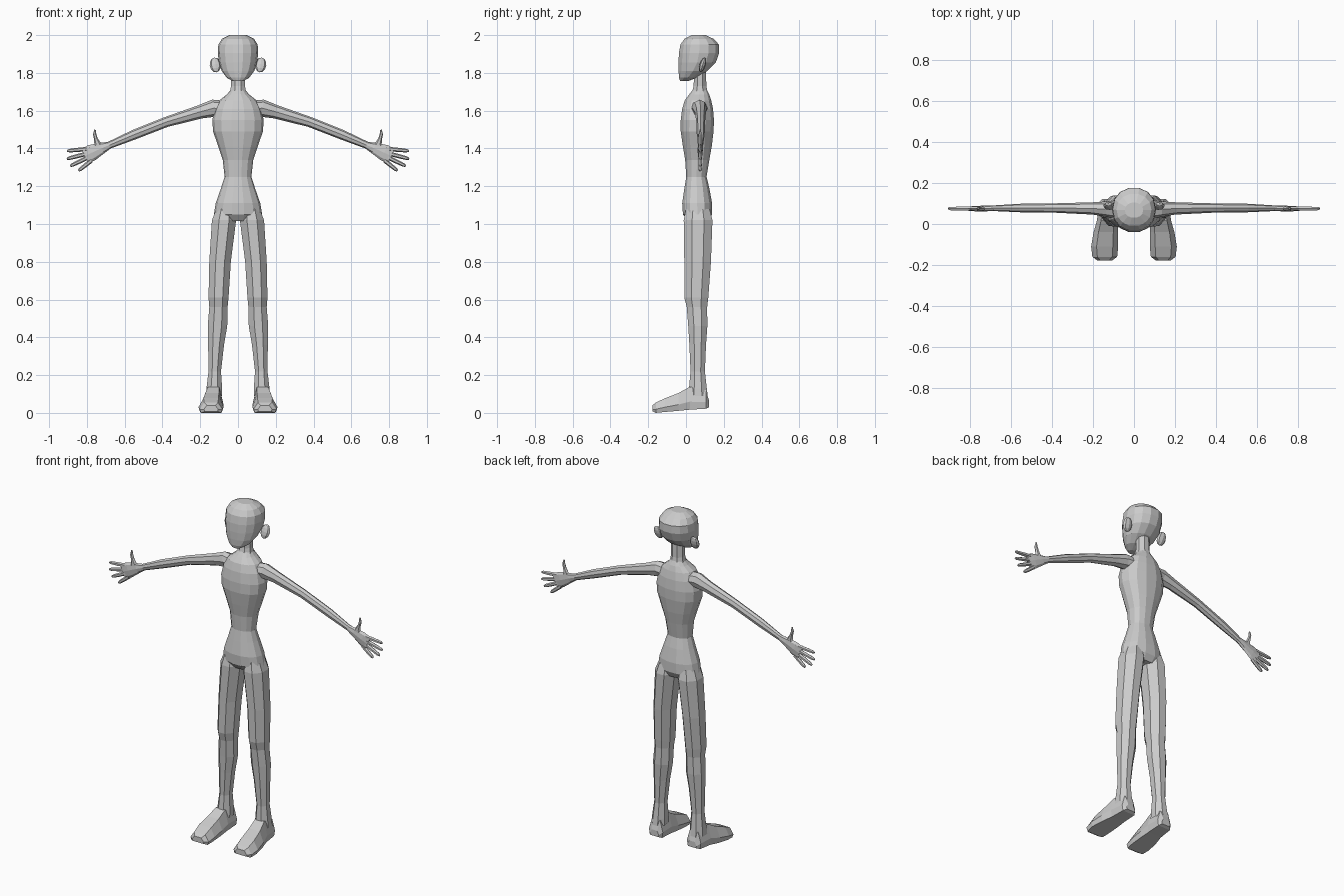
import bpy, bmesh
from math import cos, sin, pi, copysign
from mathutils import Vector, Matrix

if "Cube" in bpy.data.objects:
    bpy.data.objects.remove(bpy.data.objects["Cube"])


def loft(name, rings, cap_start=False, cap_end=False, mirror=False):
    """Skin a list of equal-length point rings."""
    bm = bmesh.new()
    loops = [[bm.verts.new(p) for p in r] for r in rings]
    n = len(loops[0])
    for a, b in zip(loops, loops[1:]):
        for i in range(n):
            j = (i + 1) % n
            bm.faces.new((a[i], a[j], b[j], b[i]))
    if cap_start:
        bm.faces.new(loops[0])
    if cap_end:
        bm.faces.new(loops[-1])
    return finish(name, bm, mirror)


def finish(name, bm, mirror):
    bmesh.ops.recalc_face_normals(bm, faces=bm.faces)
    me = bpy.data.meshes.new(name)
    bm.to_mesh(me)
    bm.free()
    ob = bpy.data.objects.new(name, me)
    bpy.context.collection.objects.link(ob)
    if mirror:
        ob.modifiers.new("Mirror", 'MIRROR').use_mirror_merge = False
    return ob


def ellipse(c, u, v, n, power=1.0, flat=False):
    """Ring around c spanned by half-axes u, v; flat puts edges on the axes."""
    c, u, v = Vector(c), Vector(u), Vector(v)
    k = 1 / cos(pi / n) if flat else 1
    pts = []
    for i in range(n):
        a = 2 * pi * (i + (0.5 if flat else 0)) / n
        ca, sa = cos(a), sin(a)
        pts.append(c + u * k * copysign(abs(ca) ** power, ca)
                   + v * k * copysign(abs(sa) ** power, sa))
    return pts


def level(z, x0, x1, y0, y1, n, power=1.0, flat=False):
    return ellipse(((x0 + x1) / 2, (y0 + y1) / 2, z), ((x1 - x0) / 2, 0, 0),
                   (0, (y1 - y0) / 2, 0), n, power, flat)


def tube(path, n, flat=False):
    """Rings along an x-z path of (x, y, z, half height, half depth)."""
    out = []
    for i, (x, y, z, h, d) in enumerate(path):
        a, b = path[max(i - 1, 0)], path[min(i + 1, len(path) - 1)]
        t = Vector((b[0] - a[0], 0, b[2] - a[2])).normalized()
        out.append(ellipse((x, y, z), (-t.z * h, 0, t.x * h), (0, d, 0), n, 1, flat))
    return out


# torso: z, half width, front, back
torso = [(1.71, .038, .035, .112), (1.685, .06, .015, .125), (1.655, .098, -.008, .135),
         (1.61, .122, -.022, .145), (1.55, .136, -.03, .15), (1.49, .132, -.03, .148),
         (1.41, .104, -.018, .138), (1.34, .081, -.006, .125), (1.25, .071, 0, .11),
         (1.19, .09, -.01, .125), (1.11, .118, -.022, .14), (1.05, .128, -.018, .14),
         (1.015, .1, .01, .12)]
loft("torso", [level(z, -w, w, f, b, 14, .9) for z, w, f, b in torso], cap_end=True)

# neck
loft("neck", [level(z, -w, w, f, b, 8, 1, True) for z, w, f, b in
              [(1.69, .045, .03, .115), (1.73, .037, .04, .108), (1.82, .037, .045, .105)]])

# head
head = [(1.756, .028, -.032, .01), (1.775, .06, -.038, .06), (1.81, .086, -.041, .115),
        (1.855, .101, -.042, .16), (1.905, .107, -.04, .178), (1.95, .104, -.032, .177),
        (1.98, .085, -.01, .148), (2.0, .045, .03, .105)]
loft("head", [level(z, -w, w, f, b, 14, .93) for z, w, f, b in head], True, True)

# ears
bm = bmesh.new()
bmesh.ops.create_uvsphere(bm, u_segments=8, v_segments=6, radius=1)
bmesh.ops.transform(bm, verts=bm.verts, matrix=Matrix.Translation((.12, .088, 1.842))
                    @ Matrix.Rotation(-.3, 4, 'X') @ Matrix.Rotation(.12, 4, 'Y')
                    @ Matrix.Diagonal((.03, .016, .041, 1)))
finish("ear", bm, True)

# arms running into flat palms
arm = [(.09, .07, 1.612, .042, .045), (.13, .072, 1.613, .046, .038), (.2, .076, 1.594, .036, .03),
       (.38, .078, 1.54, .027, .023), (.55, .078, 1.473, .026, .021), (.68, .077, 1.418, .019, .014),
       (.72, .076, 1.402, .03, .014), (.775, .075, 1.377, .044, .013), (.812, .075, 1.36, .041, .01)]
loft("arm_and_palm", tube(arm, 8), cap_end=True, mirror=True)

# fingers
fingers = [(.80, 1.397, .905, 1.387), (.805, 1.371, .906, 1.345),
           (.795, 1.352, .888, 1.307), (.775, 1.337, .844, 1.282)]
for i, (xa, za, xb, zb) in enumerate(fingers):
    path = []
    for t, r in [(0, .0115), (.5, .011), (.88, .0095), (1, .005)]:
        path.append((xa + (xb - xa) * t, .075, za + (zb - za) * t, r, r))
    loft(f"finger_{i + 1}", tube(path, 6), cap_end=True, mirror=True)

# thumb
thumb = [(.745, .075, 1.395, .026, .012), (.743, .075, 1.425, .018, .011),
         (.752, .075, 1.45, .010, .01), (.759, .075, 1.475, .009, .009),
         (.757, .075, 1.499, .004, .004)]
loft("thumb", tube(thumb, 6), cap_end=True, mirror=True)

# legs: z, inner, outer, front, back
leg = [(1.08, .025, .115, .0, .125), (1.02, .01, .138, -.012, .14), (.8, .038, .152, -.009, .132),
       (.61, .05, .156, -.009, .118), (.56, .055, .152, .004, .112), (.46, .057, .16, .012, .113),
       (.36, .074, .158, .018, .106), (.22, .09, .156, .024, .1), (.13, .084, .167, .016, .11),
       (.09, .084, .17, .01, .115)]
loft("leg", [level(*r, 8, 1, True) for r in leg], mirror=True)

# feet: y, inner, outer, sole, top
foot = [(.122, .095, .155, .03, .065), (.105, .08, .172, .022, .12), (.02, .08, .18, .017, .138),
        (-.04, .077, .197, .011, .105), (-.11, .077, .209, .005, .078),
        (-.16, .082, .203, 0, .055), (-.177, .105, .18, .008, .04)]
rings = []
for y, a, b, s, t in foot:
    m, c, w = s + (t - s) * .35, (a + b) / 2, (b - a) * .3
    e = (b - a) * .06
    rings.append([(a + e, y, s), (b - e, y, s), (b, y, m), (c + w, y, t), (c - w, y, t), (a, y, m)])
loft("foot", rings, True, True, mirror=True)
